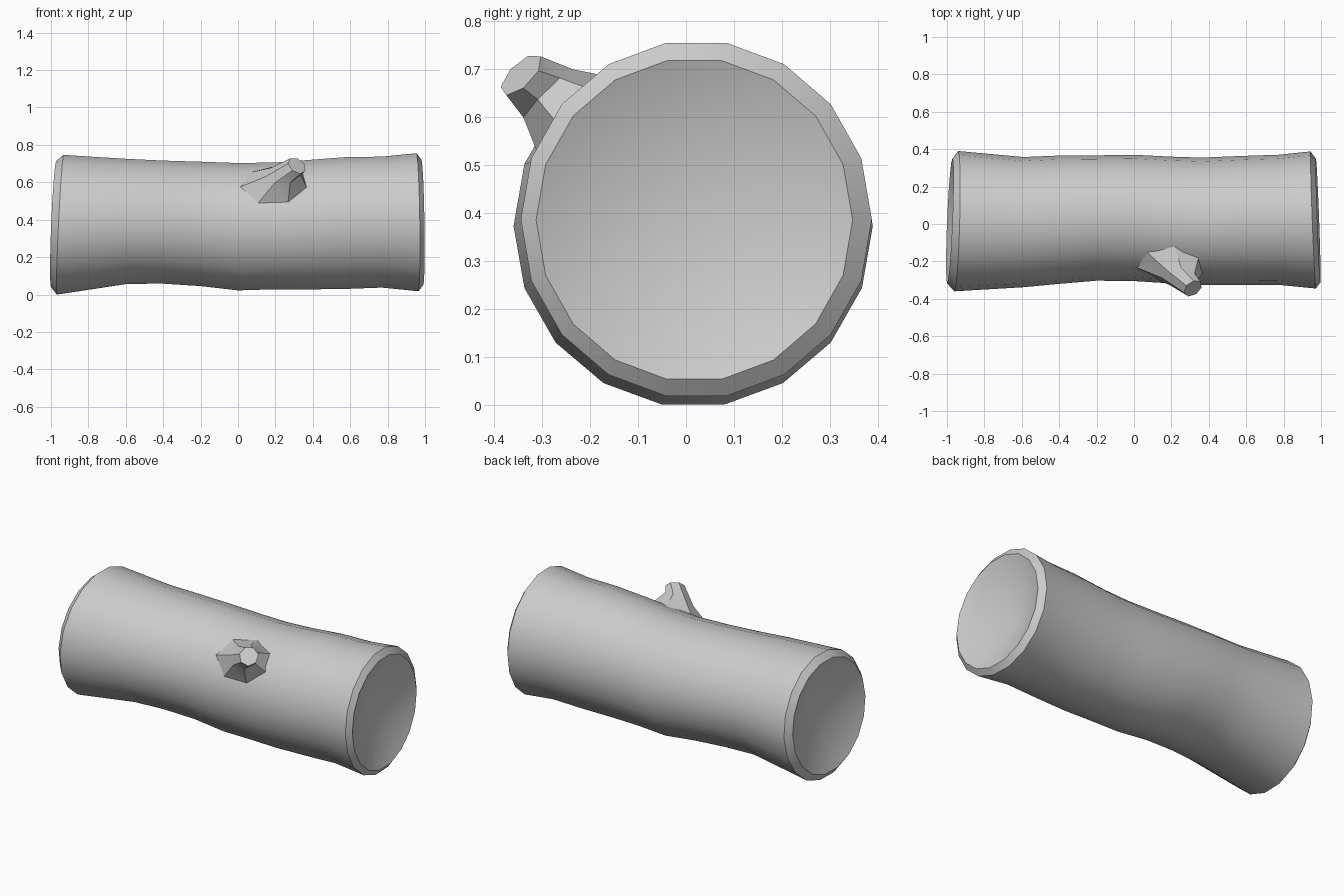
import bpy, bmesh
from math import sin, cos, pi, radians, sqrt

if "Cube" in bpy.data.objects:
    bpy.data.objects.remove(bpy.data.objects["Cube"])

SIDES = 18


def finish(bm, name):
    bmesh.ops.recalc_face_normals(bm, faces=bm.faces)
    mesh = bpy.data.meshes.new(name)
    bm.to_mesh(mesh)
    bm.free()
    obj = bpy.data.objects.new(name, mesh)
    bpy.context.collection.objects.link(obj)
    bpy.ops.object.select_all(action='DESELECT')
    obj.select_set(True)
    bpy.context.view_layer.objects.active = obj
    bpy.ops.object.shade_smooth_by_angle(angle=radians(32))
    return obj


def bridge(bm, rings):
    for a, b in zip(rings, rings[1:]):
        n = len(a)
        for i in range(n):
            j = (i + 1) % n
            bm.faces.new((a[i], a[j], b[j], b[i]))


# Log trunk sections: x, y back, y front, z top, z bottom, tilt by y, tilt by z
sections = [
    (-0.985, 0.350, -0.318, 0.713, 0.042, 0.014, 0.014),
    (-0.950, 0.390, -0.360, 0.746, 0.000, 0.010, 0.018),
    (-0.590, 0.358, -0.338, 0.725, 0.057, 0, 0),
    (-0.400, 0.366, -0.320, 0.716, 0.058, 0, 0),
    (-0.200, 0.367, -0.303, 0.710, 0.045, 0, 0),
    (0.000, 0.370, -0.305, 0.703, 0.022, 0, 0),
    (0.200, 0.360, -0.318, 0.706, 0.028, 0, 0),
    (0.360, 0.355, -0.325, 0.718, 0.027, 0, 0),
    (0.580, 0.364, -0.325, 0.735, 0.030, 0, 0),
    (0.770, 0.370, -0.325, 0.737, 0.037, 0, 0),
    (0.958, 0.388, -0.345, 0.755, 0.018, -0.014, -0.005),
    (0.985, 0.348, -0.313, 0.718, 0.053, -0.012, -0.005),
]
bm = bmesh.new()
rings = []
for x, y1, y0, z1, z0, ty, tz in sections:
    ring = []
    for i in range(SIDES):
        a = 2 * pi * (i + 0.5) / SIDES
        s, c = sin(a), cos(a) / cos(pi / SIDES)
        ring.append(bm.verts.new((x + ty * s + tz * c,
                                  (y1 + y0) / 2 + (y1 - y0) / 2 * s,
                                  (z1 + z0) / 2 + (z1 - z0) / 2 * c)))
    rings.append(ring)
bridge(bm, rings)
# Dished cut ends
for ring, x in ((rings[0], -0.85), (rings[-1], 0.85)):
    centre = bm.verts.new((x, 0.016, 0.38))
    for i in range(SIDES):
        bm.faces.new((ring[i], ring[(i + 1) % SIDES], centre))
finish(bm, "log_trunk")


# Broken branch stub: u along the log, v around it, h out from its axis
def stub_point(u, v, h):
    k = sqrt(0.5)
    return (u, 0.02 - k * (h + v), 0.367 + k * (h - v))


N = 7
bm = bmesh.new()
rings = []
for cu, ru, cv, rv, h, slope in (
        (0.195, 0.19, 0.01, 0.145, None, 0),
        (0.245, 0.095, 0.02, 0.075, 0.415, 0.1),
        (0.315, 0.048, 0.03, 0.056, 0.485, -0.5)):
    ring = []
    for i in range(N):
        a = 2 * pi * i / N + 0.3
        u, v = cu + ru * cos(a), cv + rv * sin(a)
        out = sqrt(0.336 ** 2 - v * v) - 0.012 if h is None else h + slope * (u - cu)
        ring.append(bm.verts.new(stub_point(u, v, out)))
    rings.append(ring)
bridge(bm, rings)
bm.faces.new(rings[-1])
finish(bm, "branch_stub")
